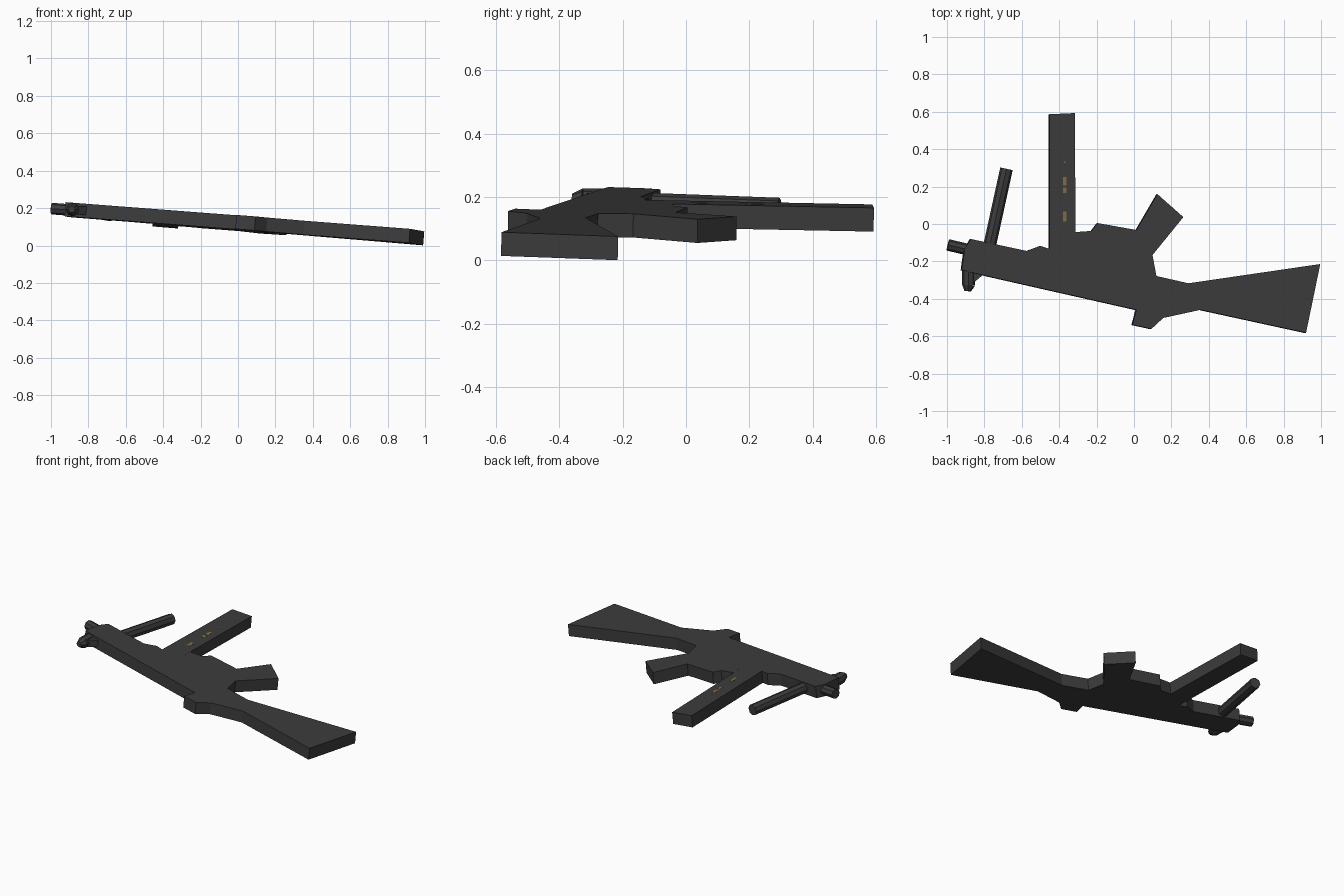
import bpy, bmesh
from mathutils import Vector

cube = bpy.data.objects.get("Cube")
if cube:
    bpy.data.objects.remove(cube, do_unlink=True)

THICK = 0.075
NORMAL = Vector((0.081, 0.02, 1)).normalized()


def make_material(name, rgb):
    mat = bpy.data.materials.new(name)
    mat.use_nodes = True
    mat.diffuse_color = (*rgb, 1)
    mat.node_tree.nodes["Principled BSDF"].inputs["Base Color"].default_value = (*rgb, 1)
    return mat


gunmetal = make_material("dark grey", (0.045, 0.045, 0.045))
brass = make_material("brass", (0.22, 0.15, 0.05))


def lift(x, y, depth=0.0):
    """Point on the tilted upper side, sunk by depth."""
    return Vector((x, y, 0.152 - 0.081 * x - 0.02 * y)) - NORMAL * depth


def add_object(name, bm, mat):
    bmesh.ops.recalc_face_normals(bm, faces=bm.faces)
    mesh = bpy.data.meshes.new(name)
    bm.to_mesh(mesh)
    bm.free()
    mesh.materials.append(mat)
    obj = bpy.data.objects.new(name, mesh)
    bpy.context.collection.objects.link(obj)
    return obj


def slab(name, outline, top=0.0, bottom=THICK, mat=gunmetal):
    """Outline extruded through the tilted plate."""
    bm = bmesh.new()
    face = bm.faces.new([bm.verts.new(lift(x, y, top)) for x, y in outline])
    new = bmesh.ops.extrude_face_region(bm, geom=[face])["geom"]
    verts = [v for v in new if isinstance(v, bmesh.types.BMVert)]
    bmesh.ops.translate(bm, verts=verts, vec=-NORMAL * (bottom - top))
    return add_object(name, bm, mat)


def rod(name, start, end, r1, r2, sides=8):
    """Straight faceted rod along the middle of the plate."""
    a, b = lift(*start, THICK / 2), lift(*end, THICK / 2)
    bm = bmesh.new()
    bmesh.ops.create_cone(bm, cap_ends=True, segments=sides,
                          radius1=r1, radius2=r2, depth=(b - a).length)
    turn = (b - a).to_track_quat("Z", "Y").to_matrix().to_4x4()
    bm.transform(turn)
    bmesh.ops.translate(bm, verts=bm.verts, vec=(a + b) / 2)
    return add_object(name, bm, gunmetal)


# Main body with the trigger housing
slab("receiver", [(-0.873, -0.08), (-0.574, -0.144), (-0.5, -0.117), (-0.451, -0.133),
                  (-0.312, -0.133), (-0.312, -0.043), (-0.227, -0.037), (-0.195, 0.005),
                  (0.013, -0.032), (0.099, -0.166), (0.12, -0.278), (0.157, -0.502),
                  (0.013, -0.459), (-0.814, -0.272), (-0.921, -0.246), (-0.905, -0.133)])

# Parts that continue the plate
slab("magazine", [(-0.451, -0.133), (-0.451, 0.587), (-0.316, 0.593), (-0.312, -0.133)])
slab("grip", [(0.013, -0.032), (0.125, 0.16), (0.264, 0.037), (0.099, -0.166)])
slab("stock", [(0.12, -0.278), (0.291, -0.317), (0.996, -0.214), (0.92, -0.582),
               (0.355, -0.459), (0.157, -0.502)])
slab("rear_sight", [(0.013, -0.459), (0.157, -0.502), (0.093, -0.561), (-0.008, -0.539)])

# Barrel, forward handle and front sight
rod("barrel", (-0.86, -0.142), (-0.992, -0.111), 0.031, 0.031)
rod("front_handle", (-0.772, -0.13), (-0.679, 0.295), 0.034, 0.034)
rod("front_sight_post", (-0.882, -0.24), (-0.882, -0.325), 0.035, 0.035)
rod("front_sight_tip", (-0.882, -0.325), (-0.886, -0.358), 0.035, 0.018)
slab("front_sight_ramp", [(-0.9, -0.25), (-0.9, -0.315), (-0.855, -0.312), (-0.808, -0.274)],
     0.015, 0.06)

# Brass flecks showing through the upper side of the magazine
for i, (y, half) in enumerate([(0.04, 0.026), (0.18, 0.014), (0.228, 0.022), (0.33, 0.005)]):
    w = min(half, 0.01)
    slab(f"cartridge_{i + 1}", [(-0.37 - w, y - half), (-0.37 + w, y - half),
                                (-0.37 + w, y + half), (-0.37 - w, y + half)],
         -0.001, 0.002, brass)
